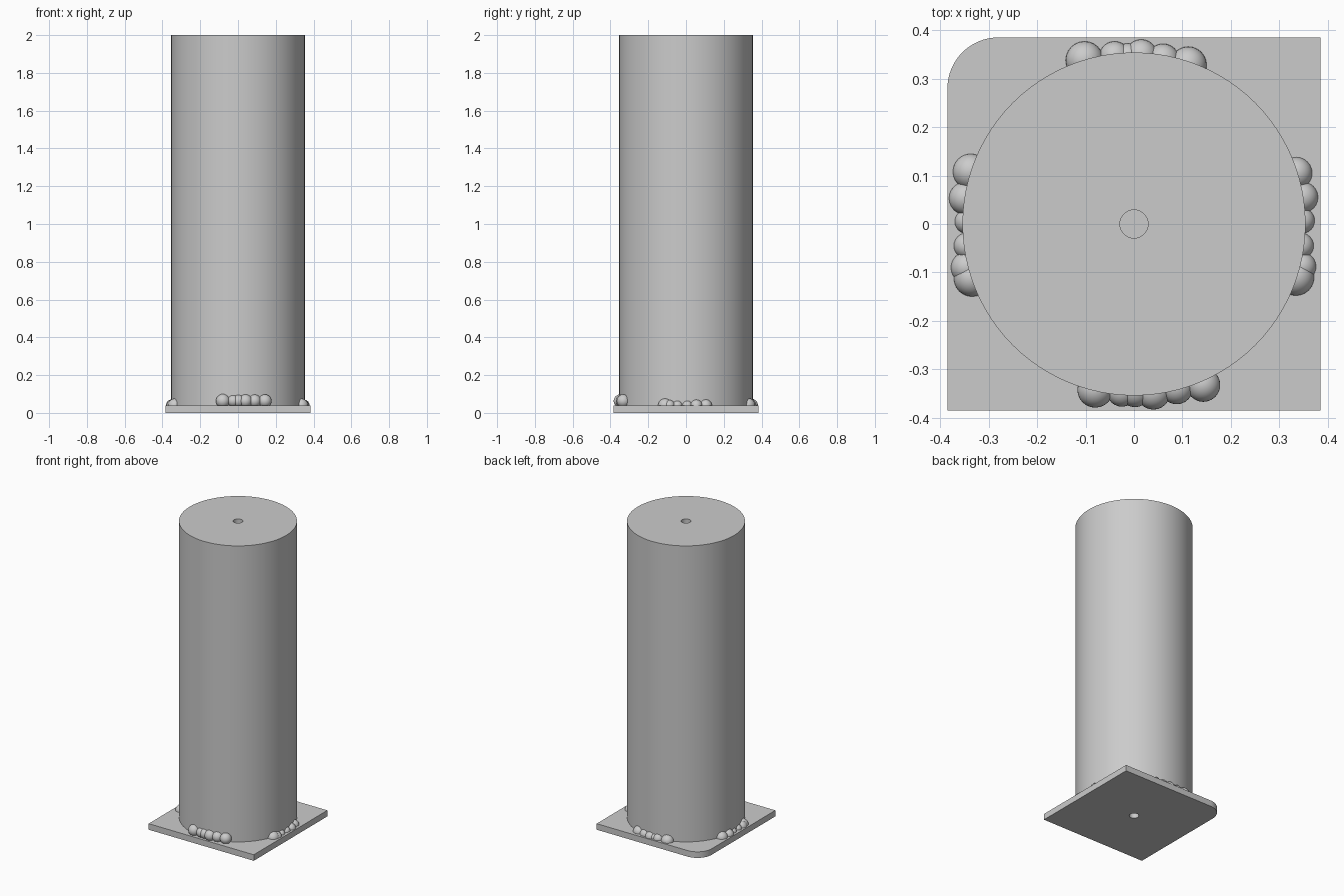
import bpy, bmesh, math
from mathutils import Matrix, Vector

RADIUS, HOLE, HALF, PLATE_TOP, TOP = 0.354, 0.029, 0.385, 0.04, 2.0

default = bpy.data.objects.get("Cube")
if default:
    bpy.data.objects.remove(default, do_unlink=True)


def make_material(name, color):
    mat = bpy.data.materials.new(name)
    mat.use_nodes = True
    mat.diffuse_color = color
    mat.node_tree.nodes["Principled BSDF"].inputs["Base Color"].default_value = color
    return mat


steel = make_material("plain grey steel", (0.6, 0.6, 0.6, 1))


def add_object(name, data):
    obj = bpy.data.objects.new(name, data)
    bpy.context.collection.objects.link(obj)
    data.materials.append(steel)
    return obj


def select_only(obj):
    bpy.ops.object.select_all(action="DESELECT")
    obj.select_set(True)
    bpy.context.view_layer.objects.active = obj


def finish(name, bm):
    mesh = bpy.data.meshes.new(name)
    bm.to_mesh(mesh)
    bm.free()
    obj = add_object(name, mesh)
    select_only(obj)
    bpy.ops.object.shade_smooth_by_angle(angle=math.radians(35))
    return obj


def arc(cx, cy, radius, start, end, steps):
    angles = [start + (end - start) * i / steps for i in range(steps + 1)]
    return [(cx + radius * math.cos(a), cy + radius * math.sin(a)) for a in angles]


# Post: turned profile with a blind centre hole in the top
def build_post():
    hole_floor = TOP - 0.1
    profile = [(0, PLATE_TOP), (RADIUS, PLATE_TOP), (RADIUS, TOP),
               (HOLE, TOP), (HOLE, hole_floor), (0, hole_floor)]
    bm = bmesh.new()
    verts = [bm.verts.new((r, 0, z)) for r, z in profile]
    edges = [bm.edges.new(pair) for pair in zip(verts, verts[1:])]
    bmesh.ops.spin(bm, geom=verts + edges, cent=(0, 0, 0), axis=(0, 0, 1),
                   angle=math.tau, steps=96, use_merge=False)
    bmesh.ops.remove_doubles(bm, verts=bm.verts, dist=0.0001)
    bmesh.ops.recalc_face_normals(bm, faces=bm.faces)
    return finish("post", bm)


# Base plate: square outline with one rounded corner and a centre hole
def build_plate():
    curve = bpy.data.curves.new("base_plate", "CURVE")
    curve.dimensions = "2D"
    curve.fill_mode = "BOTH"
    curve.extrude = PLATE_TOP / 2
    fillet = 0.105
    inner = HALF - fillet
    outline = [(-HALF, -HALF), (HALF, -HALF), (HALF, HALF)]
    outline += arc(-inner, inner, fillet, math.pi / 2, math.pi, 16)
    hole = arc(0, 0, HOLE, 0, math.tau, 32)[:-1]
    for points in (outline, hole):
        spline = curve.splines.new("POLY")
        spline.points.add(len(points) - 1)
        for point, (x, y) in zip(spline.points, points):
            point.co = (x, y, 0, 1)
        spline.use_cyclic_u = True
    obj = add_object("base_plate", curve)
    obj.location.z = PLATE_TOP / 2
    select_only(obj)
    bpy.ops.object.convert(target="MESH")
    bpy.ops.object.shade_smooth_by_angle(angle=math.radians(35))


# Weld seams: rows of overlapping beads, given as (x, y, radius) in thousandths
def build_weld(name, height, beads):
    bm = bmesh.new()
    for x, y, r in beads:
        place = Matrix.Translation(Vector((x / 1000, y / 1000, height)))
        bmesh.ops.create_uvsphere(bm, u_segments=24, v_segments=16,
                                  radius=r / 1000, matrix=place)
    # Trim whatever sinks into the plate
    bmesh.ops.bisect_plane(bm, geom=bm.verts[:] + bm.edges[:] + bm.faces[:],
                           plane_co=(0, 0, PLATE_TOP - 0.005), plane_no=(0, 0, 1),
                           clear_inner=True)
    return finish(name, bm)


build_post()
build_plate()
build_weld("front_weld", 0.063, [(-80, -342, 37), (-25, -346, 31), (2, -345, 33),
                                 (40, -348, 35), (88, -338, 34), (143, -332, 35)])
build_weld("back_weld", 0.04, [(-102, 338, 39), (-40, 345, 32), (-12, 345, 28),
                               (15, 348, 33), (60, 338, 34), (112, 328, 38)])
build_weld("right_weld", 0.038, [(-337, 108, 37), (-348, 53, 34), (-345, 5, 25),
                                 (-345, -45, 27), (-345, -90, 33), (-334, -112, 38)])
build_weld("left_weld", 0.038, [(335, 105, 33), (348, 55, 32), (346, 7, 27),
                                (344, -45, 27), (346, -88, 30), (334, -110, 38)])
